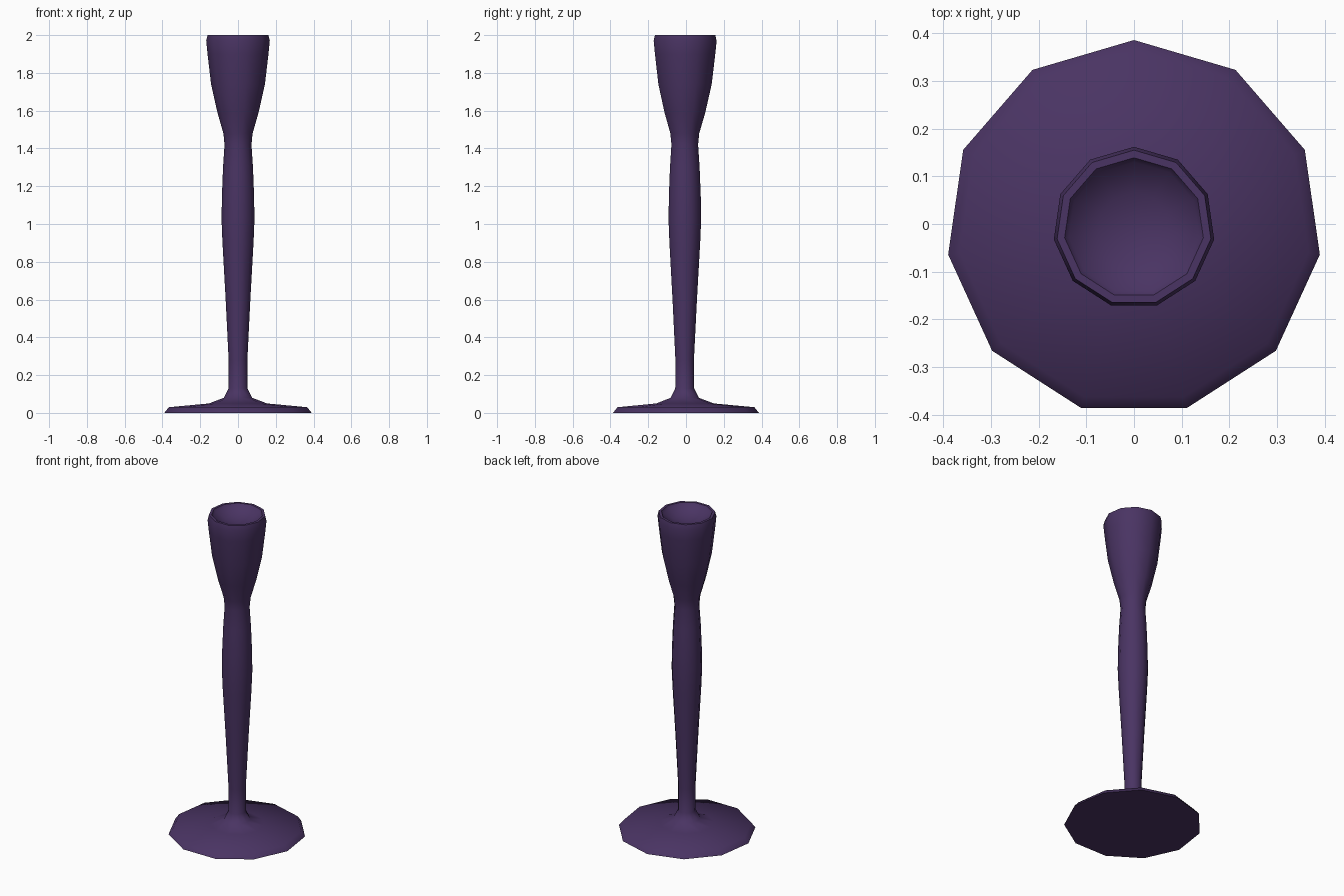
import bpy, bmesh, math

if "Cube" in bpy.data.objects:
    bpy.data.objects.remove(bpy.data.objects["Cube"])

SIDES = 11
CY = -0.008  # odd side count: shift so the bounds are centred

mat = bpy.data.materials.new("dark purple")
mat.diffuse_color = (0.068, 0.034, 0.125, 1)
mat.use_nodes = True
mat.node_tree.nodes["Principled BSDF"].inputs["Base Color"].default_value = mat.diffuse_color


def lathe(name, profile):
    """Spin (radius, z) points around z; zero radius makes a pole."""
    bm = bmesh.new()
    rings = []
    for r, z in profile:
        if r == 0:
            rings.append([bm.verts.new((0, CY, z))] * SIDES)
        else:
            rings.append([bm.verts.new((r * math.sin(2 * math.pi * i / SIDES),
                                        CY + r * math.cos(2 * math.pi * i / SIDES), z))
                          for i in range(SIDES)])
    for a, b in zip(rings, rings[1:]):
        for i in range(SIDES):
            j = (i + 1) % SIDES
            bm.faces.new(dict.fromkeys((a[i], a[j], b[j], b[i])))
    bmesh.ops.recalc_face_normals(bm, faces=bm.faces)
    me = bpy.data.meshes.new(name)
    bm.to_mesh(me)
    bm.free()
    me.materials.append(mat)
    ob = bpy.data.objects.new(name, me)
    bpy.context.collection.objects.link(ob)
    bpy.context.view_layer.objects.active = ob
    ob.select_set(True)
    bpy.ops.object.shade_smooth_by_angle(angle=math.radians(60))
    ob.select_set(False)
    return ob


# foot, stem, flared cup and shallow dished top in one turned piece
lathe("candlestick", [
    (0, 0), (0.394, 0), (0.37, 0.03), (0.155, 0.05), (0.076, 0.08),
    (0.051, 0.13), (0.05, 0.28), (0.066, 0.60), (0.083, 0.90), (0.088, 1.02),
    (0.086, 1.15), (0.08, 1.30), (0.072, 1.42), (0.078, 1.48), (0.11, 1.59),
    (0.144, 1.74), (0.163, 1.90), (0.17, 1.97), (0.163, 2.0),
    (0.147, 2.0), (0.138, 1.985), (0.075, 1.955), (0, 1.94)])
